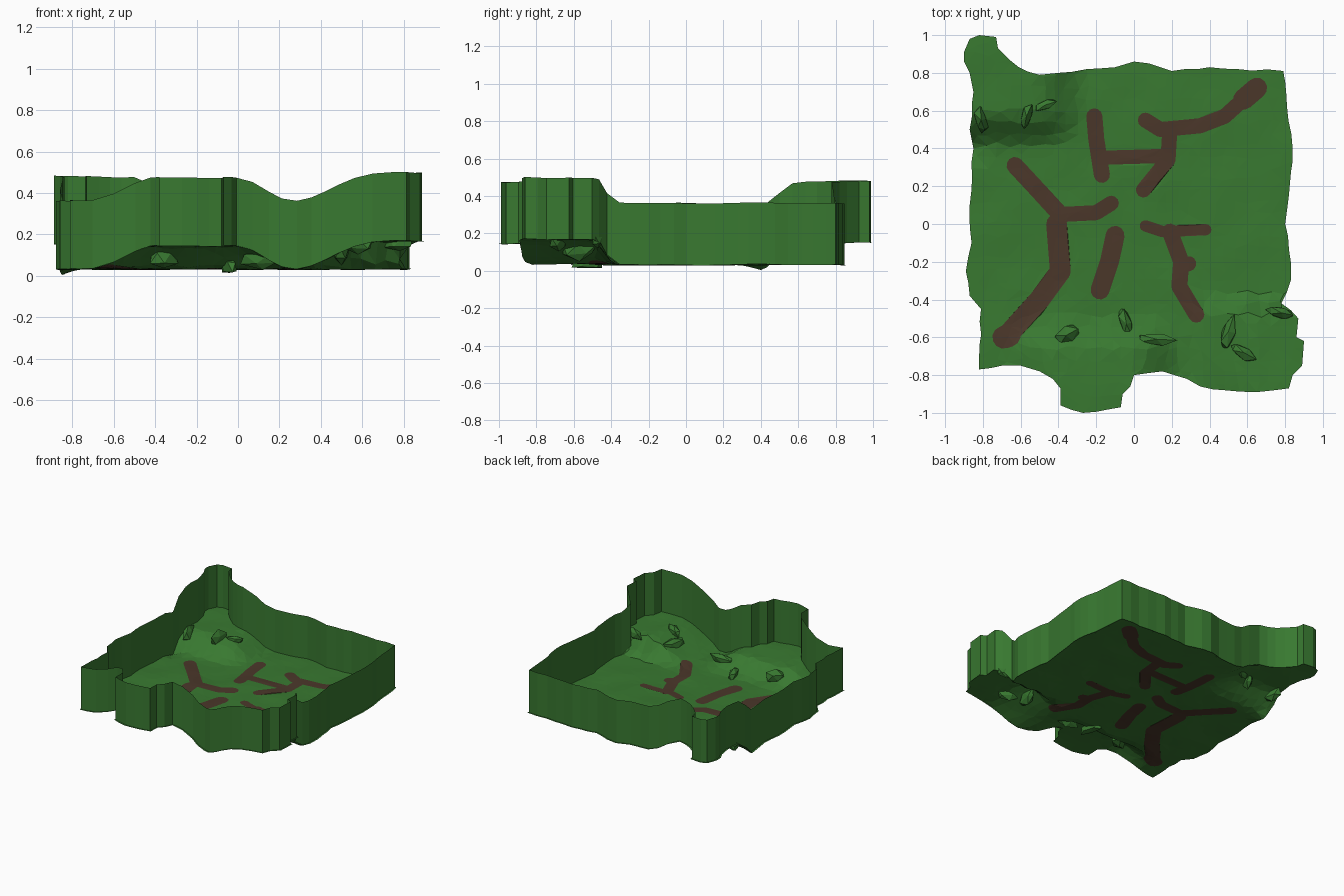
import bpy, bmesh, math, random
from mathutils import Vector, noise
from mathutils.geometry import delaunay_2d_cdt

if "Cube" in bpy.data.objects:
    bpy.data.objects.remove(bpy.data.objects["Cube"])

random.seed(4)


def material(name, rgb):
    m = bpy.data.materials.new(name)
    m.diffuse_color = (*rgb, 1)
    m.use_nodes = True
    m.node_tree.nodes["Principled BSDF"].inputs["Base Color"].default_value = m.diffuse_color
    return m


GREEN = material("grass green", (0.04, 0.19, 0.03))
BROWN = material("dirt brown", (0.07, 0.038, 0.023))


def add_object(name, verts, faces, mats):
    me = bpy.data.meshes.new(name)
    me.from_pydata(verts, [], faces)
    for m in mats:
        me.materials.append(m)
    ob = bpy.data.objects.new(name, me)
    bpy.context.collection.objects.link(ob)
    return ob


def ramp(a, b, v):
    t = max(0, min(1, (v - a) / (b - a)))
    return t * t * (3 - 2 * t)


def height(x, y):
    """Flat valley with three raised plateaus at the border."""
    back_left = 0.115 * ramp(-0.25, -0.52, x) * ramp(0.4, 0.6, y)
    front = 0.11 * ramp(-0.72, -0.4, x) * ramp(0.27, 0.0, x) * ramp(-0.5, -0.68, y)
    front_right = 0.135 * ramp(0.27, 0.67, x) * ramp(-0.38, -0.48, y)
    dip = 0.028 * math.exp(-((x + 0.86) ** 2 + (y - 0.4) ** 2) / 0.004)
    bumps = 0.008 * noise.noise(Vector((x * 5, y * 5, 0.3)))
    return max(0, 0.033 + max(back_left, front, front_right) - dip + bumps)


# Border of the map, clockwise from the back left corner
OUTLINE = [
    (-.87, .98), (-.82, 1), (-.73, .99), (-.72, .93), (-.66, .87), (-.61, .83),
    (-.5, .79), (-.4, .8), (-.25, .82), (-.1, .83), (0, .86), (.08, .85), (.14, .83),
    (.2, .81), (.4, .83), (.55, .82), (.79, .81), (.81, .62), (.84, .4), (.82, .15),
    (.8, 0), (.83, -.2), (.83, -.3), (.78, -.42), (.87, -.5), (.86, -.6), (.9, -.62),
    (.89, -.75), (.84, -.8), (.82, -.87), (.65, -.89), (.48, -.88), (.35, -.86),
    (.28, -.82), (.15, -.78), (0, -.8), (-.02, -.86), (-.06, -.9), (-.07, -.97),
    (-.27, -1), (-.39, -.96), (-.39, -.87), (-.43, -.82), (-.5, -.78), (-.6, -.75),
    (-.7, -.75), (-.82, -.77), (-.81, -.45), (-.87, -.38), (-.89, -.25), (-.86, -.1),
    (-.87, .1), (-.85, .4), (-.87, .5), (-.85, .7), (-.87, .8), (-.9, .86), (-.9, .91),
]

# Split long border edges, with a slight raggedness
border = []
for i, p in enumerate(OUTLINE):
    a, b = Vector(p), Vector(OUTLINE[(i + 1) % len(OUTLINE)])
    n = max(1, round((b - a).length / 0.07))
    for k in range(n):
        q = a.lerp(b, k / n)
        if k:
            q += Vector((random.uniform(-.006, .006), random.uniform(-.006, .006)))
        border.append(q)

# Dirt paths: width, then centre line
PATHS = [
    (.085, [(-.21, .57), (-.2, .45), (-.17, .26)]),
    (.075, [(-.19, .35), (.15, .36)]),
    (.08, [(.06, .55), (.14, .5), (.35, .52), (.48, .57), (.58, .66)]),
    (.11, [(.58, .66), (.65, .72)]),
    (.08, [(.19, .5), (.18, .34), (.05, .18)]),
    (.09, [(-.63, .31), (-.5, .17), (-.39, .05)]),
    (.11, [(-.41, .0), (-.39, -.25), (-.5, -.4), (-.68, -.6)]),
    (.12, [(-.66, -.59), (-.69, -.6)]),
    (.08, [(-.39, .05), (-.2, .06), (-.12, .11)]),
    (.1, [(-.1, -.06), (-.13, -.2), (-.18, -.35)]),
    (.06, [(.06, -.01), (.15, -.04), (.38, -.03)]),
    (.085, [(.19, -.04), (.25, -.2), (.24, -.33), (.33, -.48)]),
    (.08, [(.25, -.22), (.29, -.21)]),
]


def capsule(a, b, w):
    """Rounded strip around one path segment."""
    a, b = Vector(a), Vector(b)
    ang = math.atan2(b.y - a.y, b.x - a.x)
    pts = []
    for centre, start in ((b, ang - math.pi / 2), (a, ang + math.pi / 2)):
        for k in range(7):
            t = start + math.pi * k / 6
            pts.append(centre + Vector((math.cos(t), math.sin(t))) * w / 2)
    return pts


# Ground: one triangulated sheet with the paths cut into it
pts = list(reversed(border))
loops = [list(range(len(pts)))]
for w, line in PATHS:
    for a, b in zip(line, line[1:]):
        c = capsule(a, b, w)
        loops.append(list(range(len(pts), len(pts) + len(c))))
        pts += c
step = 0.06
for i in range(-15, 16):
    for j in range(-17, 18):
        pts.append(Vector((i * step + random.uniform(-.015, .015),
                           j * step + random.uniform(-.015, .015))))
v2, _, tris, _, _, origin = delaunay_2d_cdt(pts, [], loops, 1, 1e-5)
ground = add_object("ground", [(v.x, v.y, height(v.x, v.y)) for v in v2], tris, [GREEN, BROWN])
for poly, src in zip(ground.data.polygons, origin):
    poly.material_index = 1 if any(s > 0 for s in src) else 0

# Border wall: thin sheet just inside the ground edge, following its height
n = len(border)
wall_v = []
for i, p in enumerate(border):
    d = (border[(i + 1) % n] - border[i - 1]).normalized()
    q = p + Vector((d.y, -d.x)) * 0.012
    z = height(q.x, q.y)
    wall_v += [(q.x, q.y, z), (q.x, q.y, z + 0.33)]
wall_f = [(2 * i, 2 * i + 1, 2 * ((i + 1) % n) + 1, 2 * ((i + 1) % n)) for i in range(n)]
add_object("border_wall", wall_v, wall_f, [GREEN])

# Crumpled rock folds where the plateaus meet the valley: x, y, radii, height, turn
ROCKS = [
    (-.81, .55, .04, .08, .06, .2), (-.57, .57, .035, .08, .07, -.3),
    (-.47, .63, .07, .03, .04, .3), (-.36, -.59, .08, .06, .06, .5),
    (-.04, -.53, .04, .1, .06, .3), (.12, -.61, .12, .035, .05, -.05),
    (.5, -.57, .04, .11, .06, -.2), (.58, -.68, .09, .04, .05, -.5),
    (.78, -.47, .09, .04, .05, -.2),
]
for i, (x, y, rx, ry, h, turn) in enumerate(ROCKS):
    bm = bmesh.new()
    bmesh.ops.create_icosphere(bm, subdivisions=1, radius=1)
    base = height(x, y)
    for v in bm.verts:
        f = random.uniform(.7, 1.1)
        px, py = v.co.x * rx * f, v.co.y * ry * f
        v.co = (x + px * math.cos(turn) - py * math.sin(turn),
                y + px * math.sin(turn) + py * math.cos(turn),
                max(0.015, base + v.co.z * h * f))
    me = bpy.data.meshes.new("rock_fold")
    bm.to_mesh(me)
    bm.free()
    me.materials.append(GREEN)
    bpy.context.collection.objects.link(bpy.data.objects.new(f"rock_fold_{i + 1}", me))
